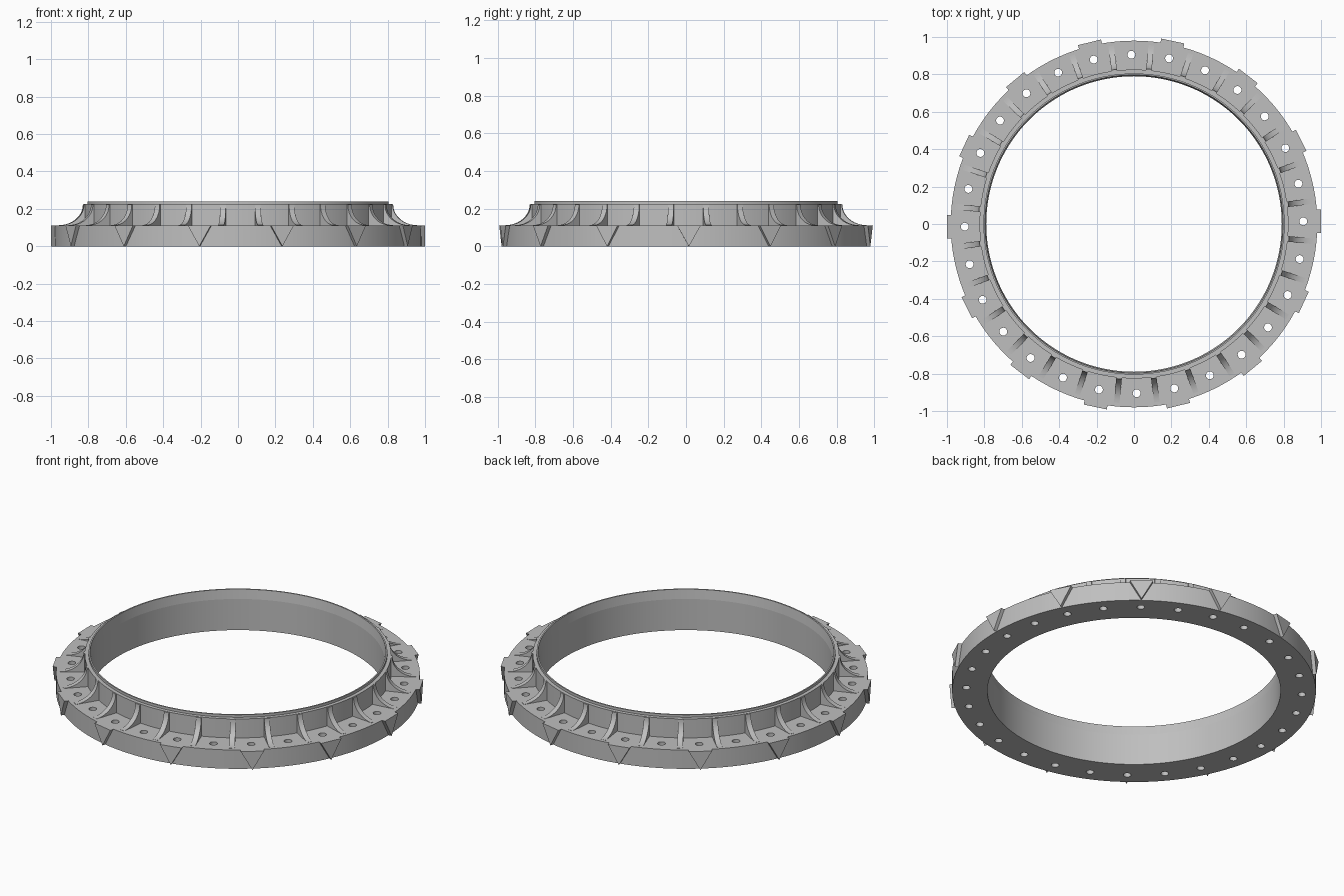
import bpy, bmesh, math
from mathutils import Matrix, Vector

cube = bpy.data.objects.get("Cube")
if cube:
    bpy.data.objects.remove(cube, do_unlink=True)

COUNT = 28                      # bolt bays around the ring
STEP = 2 * math.pi / COUNT
PHASE = math.radians(0.9)
FLANGE_TOP, WALL_TOP = 0.112, 0.225

grey = bpy.data.materials.new("plain_grey")
grey.use_nodes = True
COLOUR = (0.52, 0.52, 0.52, 1)
grey.diffuse_color = COLOUR
grey.node_tree.nodes["Principled BSDF"].inputs["Base Color"].default_value = COLOUR


def finish(name, bm, angle=5):
    """Turn a bmesh into a shaded, coloured object."""
    bmesh.ops.recalc_face_normals(bm, faces=bm.faces)
    mesh = bpy.data.meshes.new(name)
    bm.to_mesh(mesh)
    bm.free()
    mesh.materials.append(grey)
    obj = bpy.data.objects.new(name, mesh)
    bpy.context.collection.objects.link(obj)
    shade(obj, angle)
    return obj


def shade(obj, angle):
    bpy.ops.object.select_all(action='DESELECT')
    obj.select_set(True)
    bpy.context.view_layer.objects.active = obj
    bpy.ops.object.shade_smooth_by_angle(angle=math.radians(angle))


def lathe(bm, profile, segments):
    """Sweep a closed (radius, z) profile about the z axis."""
    rings = []
    for i in range(segments):
        rot = Matrix.Rotation(2 * math.pi * i / segments, 3, 'Z')
        rings.append([bm.verts.new(rot @ Vector((r, 0, z))) for r, z in profile])
    n = len(profile)
    for i, a in enumerate(rings):
        b = rings[(i + 1) % segments]
        for j in range(n):
            k = (j + 1) % n
            bm.faces.new((a[j], b[j], b[k], a[k]))


def prism(bm, front, back, angle):
    """Join two matching outlines into a solid, turned about the z axis."""
    rot = Matrix.Rotation(angle, 3, 'Z')
    a = [bm.verts.new(rot @ Vector(p)) for p in front]
    b = [bm.verts.new(rot @ Vector(p)) for p in back]
    bm.faces.new(a)
    bm.faces.new(b[::-1])
    for i in range(len(a)):
        k = (i + 1) % len(a)
        bm.faces.new((a[i], b[i], b[k], a[k]))


# Flange and upright collar in one turned section
bm = bmesh.new()
lathe(bm, [(0.79, 0), (0.98, 0), (0.98, FLANGE_TOP), (0.826, FLANGE_TOP),
           (0.826, WALL_TOP), (0.805, WALL_TOP), (0.805, 0.24),
           (0.797, 0.24), (0.79, 0.185)], 168)
ring = finish("flanged_ring", bm)

# Bolt holes through the flange
bm = bmesh.new()
for i in range(COUNT):
    place = Matrix.Rotation(PHASE + i * STEP, 4, 'Z') @ Matrix.Translation((0.905, 0, 0.06))
    bmesh.ops.create_cone(bm, cap_ends=True, segments=20, radius1=0.021,
                          radius2=0.021, depth=0.2, matrix=place)
cutter = finish("bolt_hole_cutter", bm, 30)
cutter.hide_render = True
cut = ring.modifiers.new("bolt_holes", 'BOOLEAN')
cut.operation = 'DIFFERENCE'
cut.solver = 'EXACT'
cut.object = cutter
bpy.ops.object.select_all(action='DESELECT')
bpy.context.view_layer.objects.active = ring
ring.select_set(True)
bpy.ops.object.modifier_apply(modifier=cut.name)
bpy.data.objects.remove(cutter, do_unlink=True)
shade(ring, 20)
for edge in ring.data.edges:    # keep the inner chamfer line crisp
    if all(abs(ring.data.vertices[v].co.z - 0.185) < 0.001 for v in edge.vertices):
        edge.use_edge_sharp = True

# Concave gusset ribs between the bolts
outline = [(0.815, FLANGE_TOP - 0.01), (0.815, WALL_TOP - 0.002)]
for i in range(13):
    t = math.pi / 2 * i / 12
    outline.append((0.96 - 0.128 * math.cos(t), WALL_TOP - 0.002 - 0.11 * math.sin(t)))
outline.append((0.96, FLANGE_TOP - 0.01))
bm = bmesh.new()
for i in range(COUNT):
    prism(bm, [(r, -0.015, z) for r, z in outline],
          [(r, 0.015, z) for r, z in outline], PHASE + (i + 0.5) * STEP)
finish("gusset_ribs", bm, 20)

# Triangular pointers on the rim at every second bolt
bm = bmesh.new()
for i in range(0, COUNT, 2):
    triangle = [(-0.063, FLANGE_TOP), (0, 0), (0.063, FLANGE_TOP)]
    prism(bm, [(0.97, y, z) for y, z in triangle],
          [(1.0, y, z) for y, z in triangle], PHASE + i * STEP)
finish("rim_pointers", bm)
